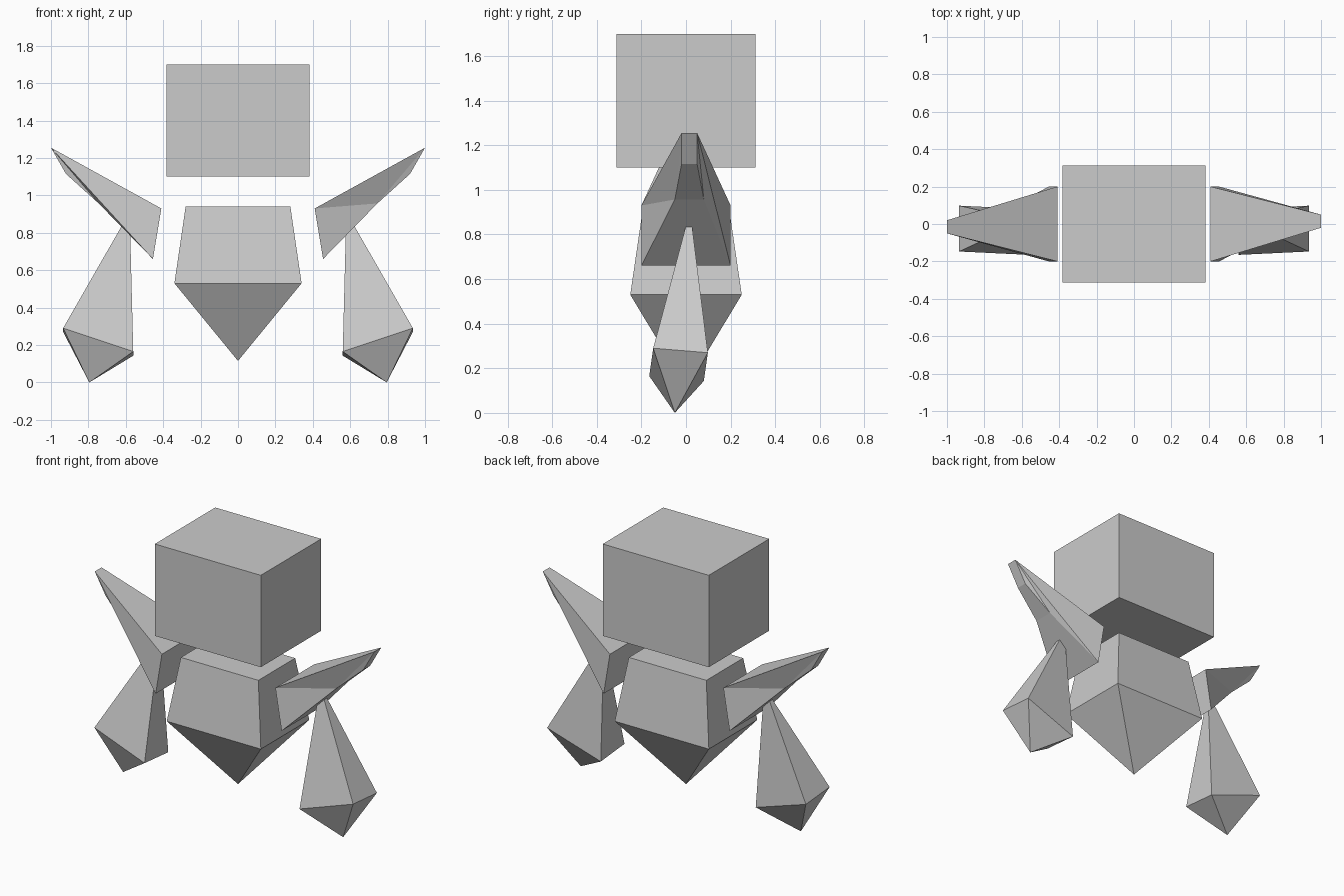
import bpy
import bmesh
from mathutils import Matrix, Vector

cube = bpy.data.objects.get("Cube")
if cube:
    bpy.data.objects.remove(cube, do_unlink=True)

# One plain colour for the whole figure
stone = bpy.data.materials.new("stone grey")
stone.use_nodes = True
GREY = (0.6, 0.6, 0.6, 1)
stone.diffuse_color = GREY
stone.node_tree.nodes["Principled BSDF"].inputs["Base Color"].default_value = GREY


def build(name, points, faces, turn=None):
    """Flat-faced part; turn moves it to the other side of the body."""
    bm = bmesh.new()
    verts = {k: bm.verts.new(Vector(p)) for k, p in points.items()}
    for face in faces.split():
        bm.faces.new([verts[k] for k in face])
    if turn:
        bm.transform(turn)
    bmesh.ops.recalc_face_normals(bm, faces=bm.faces)
    mesh = bpy.data.meshes.new(name)
    bm.to_mesh(mesh)
    bm.free()
    mesh.materials.append(stone)
    obj = bpy.data.objects.new(name, mesh)
    bpy.context.collection.objects.link(obj)
    return obj


def ring(keys, x, y, z):
    """Four corners of a level rectangle."""
    signs = ((-1, -1), (1, -1), (1, 1), (-1, 1))
    return {k: (sx * x, sy * y, z) for k, (sx, sy) in zip(keys, signs)}


SIDES = " abfe bcgf cdhg daeh"

# Head: floating box
build("head", {**ring("abcd", 0.383, 0.312, 1.10), **ring("efgh", 0.383, 0.312, 1.70)},
      "abcd efgh" + SIDES)

# Torso: tapered block ending in a point
build("torso", {**ring("abcd", 0.34, 0.25, 0.53), **ring("efgh", 0.28, 0.19, 0.94),
                "p": (0, 0, 0.115)},
      "efgh abp bcp cdp dap" + SIDES)

# Upper arm: wide at the shoulder, narrow at the raised tip (capitals = back)
outline = {"a": (0.41, 0.93), "b": (0.455, 0.66), "c": (0.745, 0.957),
           "d": (0.92, 1.115), "e": (1.0, 1.255)}
depth = {"a": (-0.2, 0.2), "b": (-0.2, 0.2), "c": (-0.05, 0.08),
         "d": (-0.02, 0.05), "e": (-0.02, 0.05)}
upper = {}
for k, (x, z) in outline.items():
    upper[k] = (x, depth[k][0], z)
    upper[k.upper()] = (x, depth[k][1], z)
upper_faces = "abc ace cde EAB EBC ECD abBA bcCB cdDC deED eaAE"

# Forearm: slim top, broad lower end, pointed tip
fore = {"a": (0.56, -0.165, 0.165), "b": (0.935, -0.147, 0.29),
        "c": (0.935, 0.098, 0.27), "d": (0.56, 0.08, 0.143),
        "e": (0.577, 0.0, 0.825), "f": (0.62, 0.0, 0.84),
        "g": (0.62, 0.027, 0.84), "h": (0.577, 0.027, 0.825),
        "p": (0.795, -0.05, 0)}
fore_faces = "efgh abp bcp cdp dap" + SIDES

half_turn = Matrix.Diagonal((-1, -1, 1, 1))
mirror = Matrix.Diagonal((-1, 1, 1, 1))
build("left_upper_arm", upper, upper_faces)
build("right_upper_arm", upper, upper_faces, half_turn)
build("left_forearm", fore, fore_faces)
build("right_forearm", fore, fore_faces, mirror)
